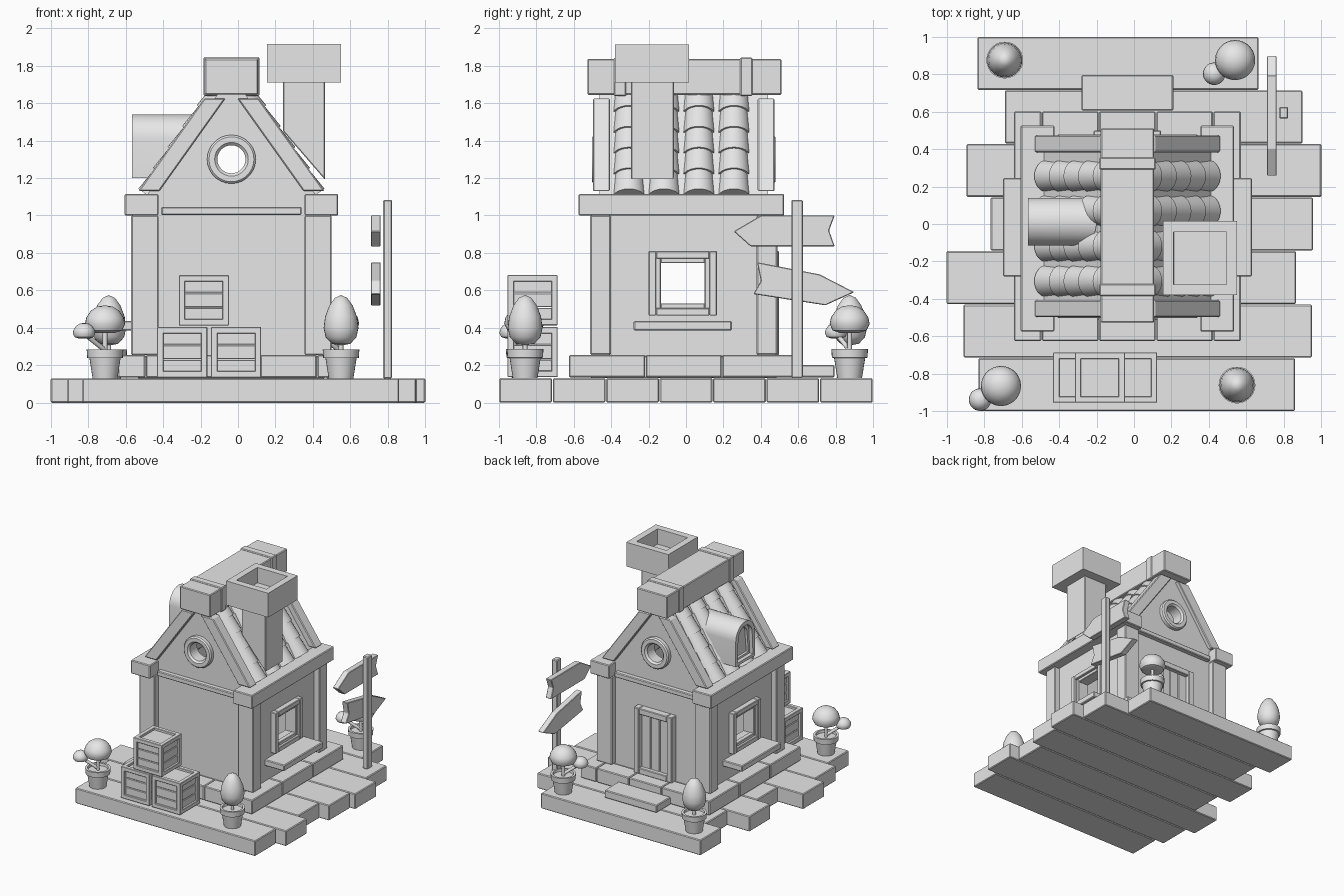
import bpy, bmesh
from math import sin, cos, pi, radians
from mathutils import Matrix, Vector

if "Cube" in bpy.data.objects:
    bpy.data.objects.remove(bpy.data.objects["Cube"])

grey = bpy.data.materials.new("plain grey")
grey.use_nodes = True
colour = (0.8, 0.8, 0.8, 1)
grey.diffuse_color = colour
grey.node_tree.nodes["Principled BSDF"].inputs["Base Color"].default_value = colour

CX, CY = -0.035, -0.012   # centre of the house
SIDES = (-1, 1)


def finish(name, bm, smooth=False, bevel=0):
    mesh = bpy.data.meshes.new(name)
    bm.to_mesh(mesh)
    bm.free()
    mesh.materials.append(grey)
    obj = bpy.data.objects.new(name, mesh)
    bpy.context.collection.objects.link(obj)
    if smooth:
        mesh.polygons.foreach_set("use_smooth", [True] * len(mesh.polygons))
        mesh.set_sharp_from_angle(angle=radians(40))
    if bevel:
        mod = obj.modifiers.new("soft edges", "BEVEL")
        mod.width = bevel
        mod.segments = 1
    return obj


def boxes(name, spans, bevel=0.006):
    """One object made of boxes, each given as x, y and z ranges."""
    bm = bmesh.new()
    for span in spans:
        lo, hi = Vector([min(s) for s in span]), Vector([max(s) for s in span])
        place = Matrix.Translation((lo + hi) / 2) @ Matrix.Diagonal((*(hi - lo), 1))
        bmesh.ops.create_cube(bm, size=1, matrix=place)
    return finish(name, bm, bevel=bevel)


def prism(name, points, axis, start, end, insets=(), smooth=False, bevel=0, slant=None):
    """Profile pushed along an axis; insets are applied to the start face."""
    bm = bmesh.new()

    def ring(a):
        order = {"x": lambda u, v: (a, u, v), "y": lambda u, v: (u, a, v), "z": lambda u, v: (u, v, a)}
        return [bm.verts.new(order[axis](u, v)) for u, v in points]
    first, last = ring(start), ring(end)
    cap = bm.faces.new(first)
    bm.faces.new(last[::-1])
    for i in range(len(points)):
        j = (i + 1) % len(points)
        bm.faces.new((first[j], first[i], last[i], last[j]))
    if slant:
        for v in last:
            v.co.x = slant(v.co.z)
    bmesh.ops.recalc_face_normals(bm, faces=bm.faces)
    for width, depth in insets:
        bmesh.ops.inset_region(bm, faces=[cap], thickness=width)
        bmesh.ops.inset_region(bm, faces=[cap], thickness=0.001, depth=depth)
    return finish(name, bm, smooth, bevel)


def lathe(name, profile, place, steps=28):
    bm = bmesh.new()
    verts = [bm.verts.new((r, 0, z)) for r, z in profile]
    edges = [bm.edges.new(pair) for pair in zip(verts, verts[1:])]
    bmesh.ops.spin(bm, geom=verts + edges, axis=(0, 0, 1), cent=(0, 0, 0), angle=2 * pi, steps=steps)
    bmesh.ops.remove_doubles(bm, verts=bm.verts, dist=0.0005)
    bmesh.ops.recalc_face_normals(bm, faces=bm.faces)
    bm.transform(place)
    return finish(name, bm, True)


def add_cone(bm, p, q, r1, r2, sides):
    p, q = Vector(p), Vector(q)
    turn = (q - p).to_track_quat("Z", "Y").to_matrix().to_4x4()
    bmesh.ops.create_cone(bm, cap_ends=True, segments=sides, radius1=r1, radius2=r2,
                          depth=(q - p).length, matrix=Matrix.Translation((p + q) / 2) @ turn)


def stem(name, p, q):
    bm = bmesh.new()
    add_cone(bm, p, q, 0.013, 0.013, 10)
    finish(name, bm, True)


def frame(axis, a, u, z, w):
    """Four bars around an opening in a wall facing the given axis."""
    (u0, u1), (z0, z1) = u, z
    bars = [((u0, u0 + w), z), ((u1 - w, u1), z),
            ((u0 + w, u1 - w), (z0, z0 + w)), ((u0 + w, u1 - w), (z1 - w, z1))]
    return [(a, s, h) if axis == "x" else (s, a, h) for s, h in bars]


def off(side, a, b, centre=CX):
    return (centre + side * a, centre + side * b)


# Ground planks of uneven length
ends = [(-0.83, 0.86), (-0.91, 0.95), (-1, 0.865), (-0.765, 0.955),
        (-0.895, 1), (-0.69, 0.9), (-0.835, 0.665)]
pitch = 2 / len(ends)
boxes("ground_planks", [(x, (i * pitch - 0.998, (i + 1) * pitch - 1.002), (0, 0.13))
                        for i, x in enumerate(ends)])

# Stone footing, three blocks along each side
stones = [(off(1, -0.5, 0.5), off(1, -0.5, 0.5, CY), (0.13, 0.25))]
for s in SIDES:
    for i in (-1, 0, 1):
        stones.append((off(s, 0.46, 0.605), off(1, i * 0.41 - 0.203, i * 0.41 + 0.203, CY), (0.135, 0.255)))
        stones.append((off(1, i * 0.305 - 0.151, i * 0.305 + 0.151), off(s, 0.46, 0.612, CY), (0.135, 0.255)))
boxes("footing_stones", stones)
boxes("door_step", [(off(1, -0.245, 0.245), (0.605, 0.795), (0.135, 0.2))])

# Hollow house with round gable openings and side windows
def gable(half, low, eave):
    flat = 0.06 if half > 0.45 else 0.01
    top = eave[1] + (eave[0] - flat) * 1.43
    right = [(half, low), (half, eave[1]), (eave[0], eave[1]), (flat, top)]
    if half == eave[0]:
        right.pop(2)
    return [(CX + x, z) for x, z in right] + [(CX - x, z) for x, z in reversed(right)]


def circle(x, z, r, n=28):
    return [(x + r * cos(2 * pi * i / n), z + r * sin(2 * pi * i / n)) for i in range(n)]


walls = prism("house_walls", gable(0.485, 0.24, (0.485, 1.06)), "y", *off(1, -0.45, 0.45, CY))
cutters = [prism("room_cutter", gable(0.41, 0.27, (0.325, 1.06)), "y", *off(1, -0.38, 0.38, CY)),
           boxes("window_cutter", [((-1, 1), (-0.135, 0.1), (0.525, 0.75))], 0),
           prism("round_window_cutter", circle(CX, 1.3, 0.075), "y", -1, 1)]
for cutter in cutters:
    mod = walls.modifiers.new("opening", "BOOLEAN")
    mod.operation = "DIFFERENCE"
    mod.object = cutter
    cutter.hide_render = True
    cutter.hide_set(True)

# Corner posts and top beams
boxes("corner_posts", [(off(s, 0.39, 0.535), off(e, 0.39, 0.5, CY), (0.255, 1)) for s in SIDES for e in SIDES])
boxes("side_beams", [(off(s, 0.39, 0.57), (-0.575, 0.525), (1, 1.115)) for s in SIDES])
boxes("end_beams", [(off(1, -0.375, 0.375), off(e, 0.42, 0.49, CY), (1.003, 1.045)) for e in SIDES])

# Sloping gable boards
for s in SIDES:
    board = [(CX + s * x, z) for x, z in ((0.497, 1.13), (0.385, 1.13), (0.032, 1.625), (0.145, 1.625))]
    for e in SIDES:
        prism("gable_board", board, "y", *off(e, 0.395, 0.485, CY), bevel=0.006)

# Round roof tiles in four columns on both slopes
bm = bmesh.new()
for s in SIDES:
    down, out = Vector((s * 0.573, 0, -0.82)), Vector((s * 0.82, 0, 0.573))
    for col in range(4):
        top = Vector((CX + s * 0.06, -0.305 + col * 0.187, 1.667)) - out * 0.03
        for row in range(5):
            add_cone(bm, top + down * row * 0.136, top + down * (row + 1) * 0.136, 0.078, 0.088, 24)
finish("roof_tiles", bm, True)

# Ridge with two bands
boxes("roof_ridge", [(off(1, -0.143, 0.143), (-0.527, 0.51), (1.645, 1.837))])
boxes("ridge_bands", [(off(1, -0.15, 0.15), (y, y + 0.065), (1.638, 1.845)) for y in (-0.385, 0.29)])

# Chimney with an open top
shaft = [(0.24, 1.72), (0.24, 1.45), (0.465, 1.19), (0.465, 1.72)]
prism("chimney_shaft", shaft, "y", -0.295, -0.065, bevel=0.005)
cap = [(0.155, -0.38), (0.55, -0.38), (0.55, 0.015), (0.155, 0.015)]
prism("chimney_cap", cap, "z", 1.915, 1.71, insets=[(0.08, -0.13)])

# Arched dormer whose back follows the roof
mid, r, spring = 0.012, 0.128, 1.412
arch = [(mid - r, 1.2), (mid + r, 1.2)]
arch += [(mid + r * cos(pi * i / 16), spring + r * sin(pi * i / 16)) for i in range(17)]
prism("dormer", arch, "x", -0.565, -0.3, insets=[(0.035, -0.03), (0.025, -0.02)],
      smooth=True, slant=lambda z: -0.2 - (1.54 - z) * 0.7)

# Round window rings
ring = [(0.075, -0.03), (0.13, -0.03), (0.13, 0.03), (0.12, 0.04), (0.09, 0.04), (0.075, 0.025), (0.075, -0.03)]
for e in SIDES:
    lathe("round_window_ring", ring, Matrix.Translation((CX, CY + e * 0.45, 1.3))
          @ Matrix.Rotation(-e * pi / 2, 4, "X"))

# Side windows and sills
for s in SIDES:
    boxes("window_frame", frame("x", off(s, 0.47, 0.53), (-0.2, 0.165), (0.465, 0.81), 0.04)
          + frame("x", off(s, 0.47, 0.51), (-0.165, 0.13), (0.5, 0.775), 0.03), 0.004)
    boxes("window_sill", [(off(s, 0.47, 0.665), (-0.28, 0.245), (0.385, 0.437))])

# Back door of three boards
back = CY + 0.44
boxes("door_frame", frame("y", (back, back + 0.07), off(1, -0.18, 0.18), (0.255, 0.81), 0.05), 0.005)
boxes("door_boards", [(off(1, i * 0.087 - 0.042, i * 0.087 + 0.042), (back, back + 0.035), (0.27, 0.77))
                      for i in (-1, 0, 1)], 0.005)


# Crates: edge bars around slatted sides
def crate(x, z, y=-0.82, h=0.134, w=0.034):
    parts = [((x - h + 0.018, x + h - 0.018), (y - h + 0.018, y + h - 0.018),
              (z + i * 0.078 - 0.037, z + i * 0.078 + 0.037)) for i in (-1, 0, 1)]
    mids = (x, y, z)
    for axis in range(3):
        for s in SIDES:
            for e in SIDES:
                span = [None] * 3
                span[axis] = (mids[axis] - h, mids[axis] + h)
                for k, side in (((axis + 1) % 3, s), ((axis + 2) % 3, e)):
                    span[k] = off(side, h - w, h, mids[k])
                parts.append(tuple(span))
    boxes("crate", parts, 0.003)


for x, z in ((-0.298, 0.27), (-0.01, 0.27), (-0.182, 0.547)):
    crate(x, z)

# Potted plants: two egg shaped bushes and two cap shaped trees
pot = [(0, 0.13), (0.066, 0.13), (0.083, 0.238), (0.095, 0.24), (0.098, 0.285), (0.08, 0.285), (0.077, 0.265), (0, 0.265)]
egg = [(0, 0.305), (0.05, 0.315), (0.082, 0.35), (0.093, 0.4), (0.085, 0.46), (0.062, 0.52), (0.033, 0.56), (0, 0.575)]
dome = [(0, 0.385), (0.05, 0.372), (0.09, 0.385), (0.107, 0.42), (0.1, 0.455), (0.075, 0.492), (0.04, 0.514), (0, 0.52)]
for x, y, leafy in ((0.55, -0.86, egg), (-0.69, 0.875, egg), (-0.71, -0.865, dome), (0.54, 0.875, dome)):
    spot = Matrix.Translation((x, y, 0))
    lathe("plant_pot", pot, spot)
    lathe("bush" if leafy is egg else "tree_cap", leafy, spot)
    stem("trunk", (x, y, 0.26), (x, y, 0.4))
    if leafy is dome:
        lathe("small_tree_cap", [(a * 0.56, b * 0.56) for a, b in dome],
              Matrix.Translation((x - 0.112, y - 0.073, 0.135)))
        stem("branch", (x, y, 0.28), (x - 0.112, y - 0.073, 0.37))

# Signpost with two arrow boards
boxes("sign_post", [((0.775, 0.823), (0.563, 0.625), (0.13, 1.083))])
upper = [(0.255, 0.915), (0.345, 0.835), (0.795, 0.835), (0.765, 0.92), (0.795, 1), (0.4, 1)]
lower = [(0.36, 0.58), (0.745, 0.52), (0.9, 0.59), (0.715, 0.685), (0.38, 0.75), (0.4, 0.65)]
for name, shape in (("upper_sign", upper), ("lower_sign", lower)):
    prism(name, shape, "x", 0.71, 0.762, bevel=0.004)
